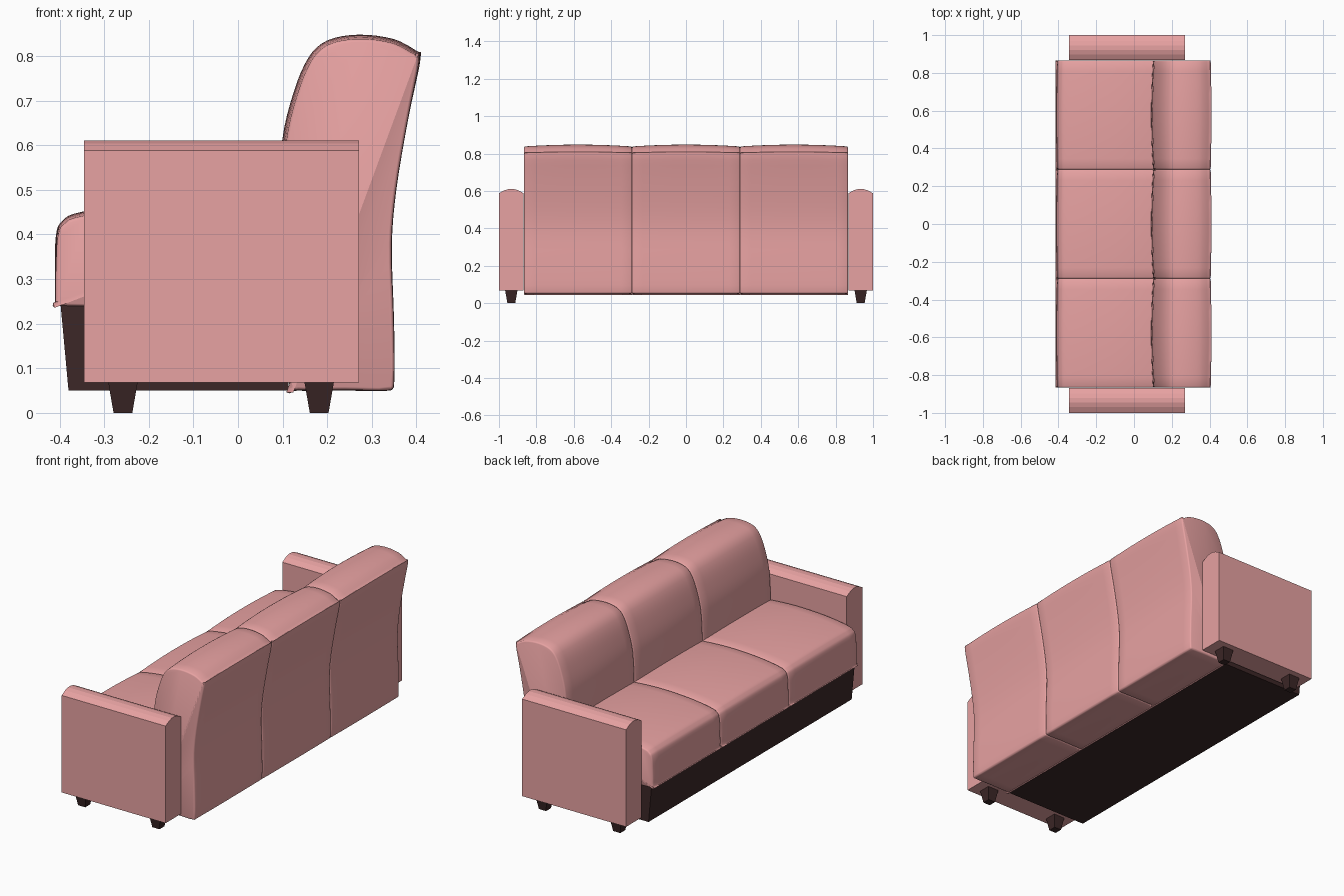
import bpy, bmesh
from mathutils import Vector

if "Cube" in bpy.data.objects:
    bpy.data.objects.remove(bpy.data.objects["Cube"])


def material(name, rgb):
    m = bpy.data.materials.new(name)
    m.diffuse_color = (*rgb, 1)
    m.use_nodes = True
    m.node_tree.nodes["Principled BSDF"].inputs["Base Color"].default_value = m.diffuse_color
    return m


PINK = material("pink fabric", (0.80, 0.36, 0.36))
DARK = material("dark wood", (0.045, 0.02, 0.02))


def loft(name, rings, mat, smooth=False):
    """Skin a list of equal-length closed rings and cap both ends."""
    bm = bmesh.new()
    vs = [[bm.verts.new(p) for p in r] for r in rings]
    n = len(vs[0])
    for a, b in zip(vs, vs[1:]):
        for i in range(n):
            j = (i + 1) % n
            bm.faces.new((a[i], a[j], b[j], b[i]))
    bm.faces.new(vs[0])
    bm.faces.new(vs[-1])
    bmesh.ops.recalc_face_normals(bm, faces=bm.faces)
    me = bpy.data.meshes.new(name)
    bm.to_mesh(me)
    bm.free()
    me.materials.append(mat)
    ob = bpy.data.objects.new(name, me)
    bpy.context.collection.objects.link(ob)
    if smooth:
        bpy.ops.object.select_all(action='DESELECT')
        ob.select_set(True)
        bpy.context.view_layer.objects.active = ob
        bpy.ops.object.shade_smooth_by_angle(angle=0.7)
    return ob


def curve(points, sub=4):
    """Closed smooth curve through (x, z, puff) points."""
    pts = [Vector(p) for p in points]
    n, out = len(pts), []
    for i in range(n):
        a, b, c, d = (pts[(i + k) % n] for k in (-1, 0, 1, 2))
        # tangents limited by segment length so tight corners do not overshoot
        l = (c - b).length
        m1 = (c - a).normalized() * l
        m2 = (d - b).normalized() * l
        for s in range(sub):
            t = s / sub
            out.append(b * (2*t**3 - 3*t**2 + 1) + m1 * (t**3 - 2*t**2 + t)
                       + c * (3*t**2 - 2*t**3) + m2 * (t**3 - t**2))
    return out


def cushion(name, points, y0, width):
    """Sweep a clockwise profile in y, sinking it towards the side seams."""
    prof = curve(points)
    n = len(prof)
    stations = [(-1, .008), (-.992, .003), (-.975, 0)]
    stations += [(t, 0) for t in (-.8, -.6, -.4, -.2, 0, .2, .4, .6, .8)]
    stations += [(-t, e) for t, e in stations[2::-1]]
    rings = []
    for t, edge in stations:
        ring = []
        for i, p in enumerate(prof):
            d = prof[(i + 1) % n] - prof[i - 1]
            nrm = Vector((d.y, -d.x)).normalized()
            k = edge * .8 + p.z * .010 * t * t
            ring.append((p.x + nrm.x * k, y0 + t * width / 2, p.y + nrm.y * k))
        rings.append(ring)
    return loft(name, rings, PINK, True)


# profiles as x, z, puffiness (clockwise seen from the front)
BACK = [(.115, .064, 0), (.100, .20, 0), (.090, .42, 1), (.099, .61, 1),
        (.125, .72, 1), (.160, .800, 1), (.200, .835, 1), (.270, .848, 1),
        (.350, .838, 1), (.395, .815, 1), (.408, .785, .3), (.380, .650, .1),
        (.355, .50, .1), (.345, .38, .1), (.350, .20, .1), (.350, .060, .1),
        (.341, .050, .1), (.24, .050, .2), (.135, .050, .2)]
SEAT = [(-.410, .250, .1), (-.410, .33, .2), (-.408, .400, .5), (-.392, .432, .8),
        (-.345, .452, 1), (-.22, .468, 1), (-.05, .474, 1), (.10, .465, 1),
        (.15, .44, .5), (.15, .26, 0), (.13, .240, 0), (-.15, .240, 0),
        (-.400, .240, 0)]

W = 1.732 / 3
for i, side in enumerate(("left", "middle", "right")):
    y = (i - 1) * W
    cushion(side + "_back_cushion", BACK, y, W)
    cushion(side + "_seat_cushion", SEAT, y, W)

# dark base with sloping front
BASE = [(-.38, .05), (-.398, .245), (.13, .245), (.112, .05)]
loft("base", [[(x, y, z) for x, z in BASE] for y in (-.86, .86)], DARK)

# arms with a faceted crown, and tapered legs beneath
ARM = [(-.066, .068), (-.066, .588), (-.036, .604), (-.012, .611),
       (.012, .611), (.036, .604), (.066, .588), (.066, .068)]
for s, side in ((-1, "left"), (1, "right")):
    yc = s * .934
    loft(side + "_arm", [[(x, yc + y, z) for y, z in ARM] for x in (-.345, .271)], PINK)
    for x0, end in ((-.258, "front"), (.182, "back")):
        rings = [[(x0 + r * a, yc + r * b, z)
                  for a, b in ((-1, -1), (1, -1), (1, 1), (-1, 1))]
                 for z, r in ((0, .021), (.069, .033))]
        loft(f"{side}_{end}_leg", rings, DARK)
